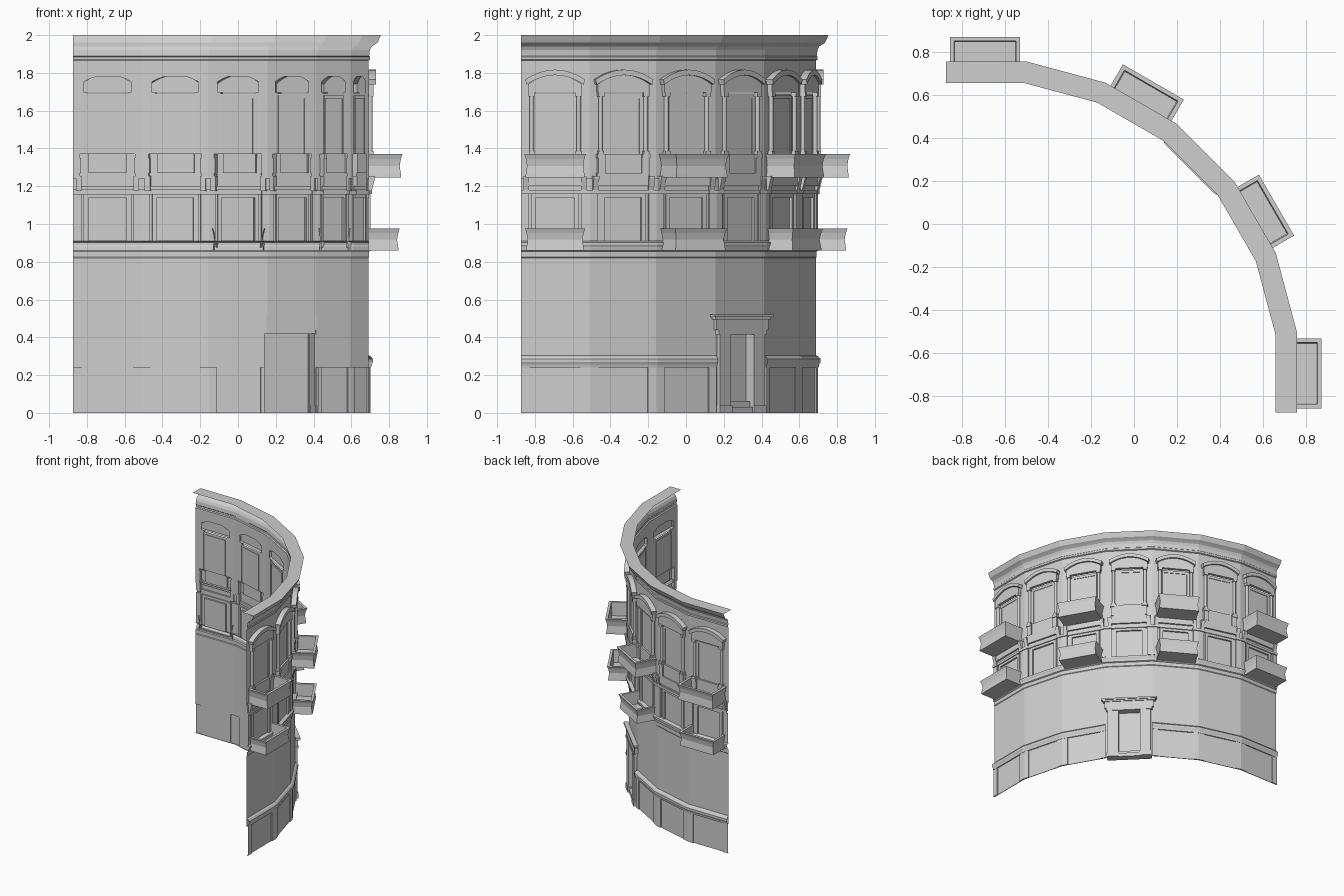
import bpy, bmesh, math
from mathutils import Vector

if "Cube" in bpy.data.objects:
    bpy.data.objects.remove(bpy.data.objects["Cube"])

stone = bpy.data.materials.new("grey_stone")
stone.use_nodes = True
GREY = (0.62, 0.62, 0.62, 1)
stone.diffuse_color = GREY
stone.node_tree.nodes["Principled BSDF"].inputs["Base Color"].default_value = GREY

# Quarter-turn plan: seven equal facets, each turned 15 degrees
WALL, HALF, COUNT, DOOR = 0.688, 0.1818, 7, 3
TURN = math.radians(15)
MITRE = math.tan(TURN / 2)
FACETS = []
start = Vector((-0.509 - 2 * HALF, WALL, 0))
for i in range(COUNT):
    t = Vector((math.cos(i * TURN), -math.sin(i * TURN), 0))
    n = Vector((math.sin(i * TURN), math.cos(i * TURN), 0))
    FACETS.append((start + t * HALF, t, n))
    start = start + t * 2 * HALF


def place(i, u, d, z):
    """Point on facet i: u along it, d outward, z up; joints are mitred."""
    c, t, n = FACETS[i]
    if u > HALF - 1e-5 and i < COUNT - 1:
        u += d * MITRE
    elif u < -HALF + 1e-5 and i > 0:
        u -= d * MITRE
    return c + t * u + n * d + Vector((0, 0, z))


def quad(bm, i, pts):
    bm.faces.new([bm.verts.new(place(i, *p)) for p in pts])


def finish(bm, name, solid=False, smooth=False):
    bmesh.ops.remove_doubles(bm, verts=bm.verts, dist=1e-5)
    if solid:
        bmesh.ops.recalc_face_normals(bm, faces=bm.faces)
    me = bpy.data.meshes.new(name)
    bm.to_mesh(me)
    bm.free()
    me.materials.append(stone)
    ob = bpy.data.objects.new(name, me)
    bpy.context.collection.objects.link(ob)
    if smooth:
        bpy.ops.object.select_all(action='DESELECT')
        ob.select_set(True)
        bpy.context.view_layer.objects.active = ob
        bpy.ops.object.shade_smooth_by_angle(angle=math.radians(50))
    return ob


def relief(bm, i, z0, z1, rects):
    """Stepped sheet; rects are (inner u, outer u, z0, z1, depth), mirrored.
    Later rects win; depth None leaves a hole."""
    us, zs = {-HALF, HALF}, {z0, z1}
    for a, b, c, d, _ in rects:
        us |= {a, b, -a, -b}
        zs |= {c, d}
    us, zs = sorted(us), sorted(zs)

    def depth(j, k):
        if k < 0 or k >= len(zs) - 1:
            return 0
        u, z = abs(us[j] + us[j + 1]) / 2, (zs[k] + zs[k + 1]) / 2
        out = 0
        for a, b, c, d, e in rects:
            if a < u < b and c < z < d:
                out = e
        return out

    for j in range(len(us) - 1):
        ua, ub = us[j], us[j + 1]
        for k in range(len(zs)):
            low, here = depth(j, k - 1), depth(j, k)
            if None not in (low, here) and low != here:
                z = zs[k]
                quad(bm, i, [(ub, low, z), (ua, low, z), (ua, here, z), (ub, here, z)])
            if k == len(zs) - 1 or here is None:
                continue
            a, b = zs[k], zs[k + 1]
            quad(bm, i, [(ua, here, a), (ua, here, b), (ub, here, b), (ub, here, a)])
            if j < len(us) - 2:
                side = depth(j + 1, k)
                if side is not None and side != here:
                    quad(bm, i, [(ub, here, a), (ub, here, b), (ub, side, b), (ub, side, a)])


def sweep(name, profile, skip=()):
    """Moulding: (depth, z) profile run along the facets."""
    bm = bmesh.new()
    for i in range(COUNT):
        if i in skip:
            continue
        for a, b in zip(profile, profile[1:]):
            quad(bm, i, [(-HALF, *a), (-HALF, *b), (HALF, *b), (HALF, *a)])
    return finish(bm, name)


def box(bm, i, u0, u1, d0, d1, z0, z1):
    prism(bm, i, [(u0, z0), (u1, z0), (u1, z1), (u0, z1)], d0, d1)


def prism(bm, i, outline, d0, d1, back=True):
    """Outline in (u, z) pushed outward from d0 to d1."""
    rings = [[bm.verts.new(place(i, u, d, z)) for u, z in outline] for d in (d0, d1)]
    bm.faces.new(rings[1])
    if back:
        bm.faces.new(rings[0][::-1])
    for k in range(len(outline)):
        m = (k + 1) % len(outline)
        bm.faces.new((rings[0][k], rings[0][m], rings[1][m], rings[1][k]))


# Ground storey: plinth with joint pilasters, plain wall, doorway recess
bm = bmesh.new()
for i in range(COUNT):
    if i == DOOR:
        relief(bm, i, 0, 0.82, [(0, 0.16, 0, 0.42, -0.04)])
    else:
        relief(bm, i, 0, 0.24, [(0, HALF, 0, 0.24, 0.005), (0.135, HALF, 0, 0.24, 0.012)])
        relief(bm, i, 0.24, 0.82, [])
finish(bm, "ground_storey_wall")
sweep("plinth_moulding", [(0, 0.24), (0.014, 0.24), (0.017, 0.255), (0.024, 0.27),
                          (0.024, 0.285), (0.014, 0.298), (0, 0.305)], skip=(DOOR,))
sweep("string_course", [(0, 0.82), (0.004, 0.825), (0.004, 0.855), (0.013, 0.86),
                        (0.016, 0.88), (0.022, 0.89), (0.022, 0.903), (0, 0.91)])

# Middle storey: windows, pilasters, capitals and pedestals
bm = bmesh.new()
for i in range(COUNT):
    relief(bm, i, 0.91, 1.37, [
        (0.1, 0.125, 0.91, 1.16, 0.008),
        (0, 0.125, 1.14, 1.16, 0.008),
        (0, 0.1, 0.91, 1.14, -0.006),
        (0.14, HALF, 0.91, 1.16, 0.012),
        (0, HALF, 1.16, 1.18, 0.016),
        (0.135, HALF, 1.16, 1.18, 0.02),
        (0, HALF, 1.18, 1.24, 0.008),
        (0, 0.145, 1.2, 1.27, 0.022),
        (0, 0.125, 1.27, 1.37, 0.014),
        (0.1, 0.14, 1.27, 1.35, 0.024),
        (0.1, 0.145, 1.35, 1.37, 0.029)])
finish(bm, "middle_storey_wall")

# Upper storey: openings sit behind the window hoods
bm = bmesh.new()
for i in range(COUNT):
    relief(bm, i, 1.37, 1.865, [(0.09, 0.105, 1.37, 1.68, 0.005),
                               (0, 0.105, 1.665, 1.68, 0.005),
                               (0, 0.125, 1.69, 1.78, None)])
finish(bm, "upper_storey_wall")
sweep("cornice", [(0, 1.865), (0.009, 1.87), (0.009, 1.885), (0.004, 1.89), (0.008, 1.92),
                  (0.018, 1.94), (0.032, 1.95), (0.048, 1.96), (0.055, 1.975),
                  (0.066, 2.0), (-0.033, 2.0)])


def arch(w, z, rise, steps=10):
    us = [w - 2 * w * k / steps for k in range(steps + 1)]
    return [(u, z + rise * (1 - (u / w) ** 2)) for u in us]


# Curved hoods over the upper windows
bm = bmesh.new()
for i in range(COUNT):
    prism(bm, i, [(-0.143, 1.695), (0.143, 1.695)] + arch(0.143, 1.74, 0.05), 0, 0.026, back=False)
    prism(bm, i, arch(0.158, 1.765, 0.052) + arch(0.152, 1.738, 0.05)[::-1], 0, 0.04)
finish(bm, "window_hoods", solid=True)

# Slim round columns with bases and capitals
shafts, blocks, brackets = bmesh.new(), bmesh.new(), bmesh.new()
for i in range(COUNT):
    for s in (-1, 1):
        u = s * 0.124
        rings = [[shafts.verts.new(place(i, u + 0.012 * math.cos(a), 0.011 + 0.012 * math.sin(a), z))
                  for a in (math.tau * k / 12 for k in range(12))] for z in (1.385, 1.68)]
        for k in range(12):
            m = (k + 1) % 12
            shafts.faces.new((rings[0][k], rings[0][m], rings[1][m], rings[1][k]))
        box(blocks, i, u - 0.015, u + 0.015, 0, 0.027, 1.37, 1.387)
        box(blocks, i, u - 0.016, u + 0.016, 0, 0.028, 1.675, 1.696)
        # Slanted brackets below the ledge
        ring = [[brackets.verts.new(place(i, s * 0.152 + w, d, z)) for d, z in
                 ((0, 1.175), (0.018, 1.175), (0.034, 1.24), (0.034, 1.255), (0, 1.255))]
                for w in (-0.015, 0.015)]
        brackets.faces.new(ring[0])
        brackets.faces.new(ring[1][::-1])
        for k in range(5):
            m = (k + 1) % 5
            brackets.faces.new((ring[0][k], ring[0][m], ring[1][m], ring[1][k]))
finish(shafts, "window_columns", solid=True, smooth=True)
finish(blocks, "column_blocks", solid=True)
finish(brackets, "ledge_brackets", solid=True)


# Open balconies on every other facet, sides slightly hollowed
def balcony(bm, i, z0, z1, w, reach):
    h = z1 - z0
    loops = []
    for z, inset in ((z0, 0.006), (z0 + 0.15 * h, 0.008), (z0 + 0.5 * h, 0.014),
                     (z0 + 0.8 * h, 0.008), (z1, 0), (z1, 0.02), (z0 + 0.015, 0.024)):
        a, d = w - inset, reach - inset
        loops.append([bm.verts.new(place(i, u, e, z)) for u, e in
                      ((-a, 0.002), (-a, d), (a, d), (a, 0.002))])
    for lo, hi in zip(loops, loops[1:]):
        for k in range(3):
            bm.faces.new((lo[k], lo[k + 1], hi[k + 1], hi[k]))
    bm.faces.new(loops[0])
    bm.faces.new(loops[-1])


bm = bmesh.new()
for i in range(0, COUNT, 2):
    balcony(bm, i, 1.245, 1.37, 0.163, 0.18)
    balcony(bm, i, 0.86, 0.975, 0.159, 0.166)
finish(bm, "balconies", solid=True)

# Doorway: jambs, lintel and steps
bm = bmesh.new()
for s in (-1, 1):
    lo, hi = sorted((s * 0.085, s * 0.17))
    box(bm, DOOR, lo, hi, -0.038, 0.022, 0, 0.42)
    lo, hi = sorted((s * 0.08, s * 0.175))
    box(bm, DOOR, lo, hi, -0.036, 0.028, 0, 0.04)
box(bm, DOOR, -0.18, 0.18, -0.002, 0.026, 0.415, 0.44)
box(bm, DOOR, -0.19, 0.19, -0.002, 0.022, 0.44, 0.495)
box(bm, DOOR, -0.205, 0.205, -0.002, 0.028, 0.495, 0.508)
box(bm, DOOR, -0.215, 0.215, -0.002, 0.034, 0.508, 0.522)
finish(bm, "door_surround", solid=True)
bm = bmesh.new()
box(bm, DOOR, -0.085, 0.085, -0.039, 0.018, 0, 0.03)
box(bm, DOOR, -0.085, 0.085, -0.039, -0.005, 0.03, 0.06)
finish(bm, "door_steps", solid=True)
